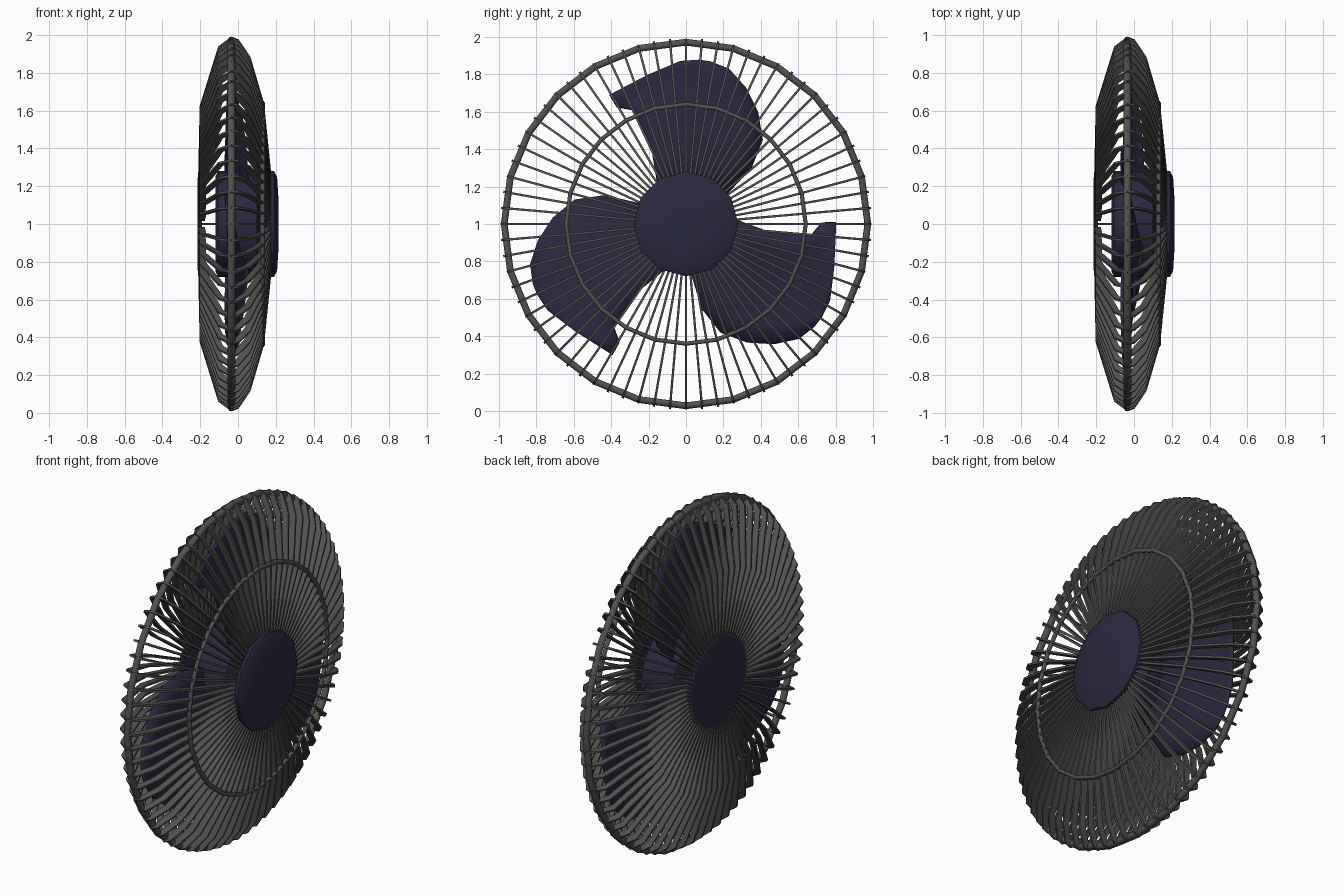
import bpy, bmesh, math
from mathutils import Matrix, Vector

if "Cube" in bpy.data.objects:
    bpy.data.objects.remove(bpy.data.objects["Cube"])

def material(name, col):
    m = bpy.data.materials.new(name)
    m.diffuse_color = (*col, 1)
    m.use_nodes = True
    m.node_tree.nodes["Principled BSDF"].inputs["Base Color"].default_value = m.diffuse_color
    return m

GREY = material("wire_grey", (0.085, 0.085, 0.083))
NAVY = material("plastic_navy", (0.024, 0.022, 0.052))

def polar(x, r, a, side=0):
    # the fan axis runs along x at z = 1; side shifts the point sideways
    c, s = math.cos(a), math.sin(a)
    return Vector((x, r * c - side * s, 1 + r * s + side * c))

def mesh_object(name, bm, mat, angle=35):
    bmesh.ops.recalc_face_normals(bm, faces=bm.faces)
    me = bpy.data.meshes.new(name)
    bm.to_mesh(me)
    bm.free()
    me.materials.append(mat)
    ob = bpy.data.objects.new(name, me)
    bpy.context.collection.objects.link(ob)
    bpy.context.view_layer.objects.active = ob
    ob.select_set(True)
    bpy.ops.object.shade_smooth_by_angle(angle=math.radians(angle))
    ob.select_set(False)
    return ob

def hoop(name, x, r, radius):
    cu = bpy.data.curves.new(name, 'CURVE')
    cu.dimensions = '3D'
    cu.bevel_depth = radius
    cu.bevel_resolution = 1
    s = cu.splines.new('POLY')
    s.points.add(23)
    for k, p in enumerate(s.points):
        p.co = (*polar(x, r, math.radians(15 * k)), 1)
    s.use_cyclic_u = True
    cu.materials.append(GREY)
    bpy.context.collection.objects.link(bpy.data.objects.new(name, cu))

def lathe(name, profile, n=12):
    bm = bmesh.new()
    rings = [[bm.verts.new(polar(x, r, 2 * math.pi * i / n)) for i in range(n)]
             for x, r in profile]
    for a, b in zip(rings, rings[1:]):
        for i in range(n):
            j = (i + 1) % n
            bm.faces.new((a[i], a[j], b[j], b[i]))
    bm.faces.new(rings[0])
    bm.faces.new(rings[-1])
    return mesh_object(name, bm, NAVY)

# Cage ribs: thin strips, deep along the axis, bent from front cap to back plate
outer = [(.178, .25), (.138, .64), (.066, .885), (.003, .978), (-.035, .992),
         (-.105, .94), (-.203, .625), (-.211, .25)]
inner = [(.143, .25), (.103, .632), (.034, .867), (-.012, .942), (-.035, .955),
         (-.08, .917), (-.168, .615), (-.176, .25)]
bm = bmesh.new()
for k in range(72):
    a = math.radians(5 * k)
    secs = [[bm.verts.new(polar(x, r, a, w)) for x, r, w in
             ((*o, -.006), (*o, .006), (*i, .006), (*i, -.006))]
            for o, i in zip(outer, inner)]
    for p, q in zip(secs, secs[1:]):
        for c in range(4):
            d = (c + 1) % 4
            bm.faces.new((p[c], p[d], q[d], q[c]))
    bm.faces.new(secs[0])
    bm.faces.new(secs[-1])
mesh_object("cage_ribs", bm, GREY)

# Rim and front support hoop
hoop("cage_rim", -.035, .972, .021)
hoop("front_hoop", .13, .64, .013)

# Front cap, rotor hub and back plate
lathe("front_cap", [(.15, .255), (.17, .28), (.19, .28), (.207, .25), (.215, .12)])
lathe("rotor_hub", [(-.12, .25), (-.105, .28), (.10, .28), (.14, .2), (.17, .12)])
lathe("back_plate", [(-.19, .275), (-.205, .275), (-.215, .24)])

# Blades: rows of (leading x,y,z) and (trailing x,y,z), height above the axis
rows = [((.05, -.15, .20), (-.06, .20, .14)), ((.04, -.18, .38), (-.065, .35, .30)),
        ((.02, -.25, .55), (-.06, .41, .45)), ((.01, -.28, .61), (-.055, .385, .60)),
        ((0, -.37, .625), (-.05, .32, .73)), ((-.01, -.41, .69), (-.045, .23, .83)),
        ((-.02, -.20, .80), (-.04, .13, .87)), ((-.03, -.03, .872), (-.035, .07, .878))]
COLS = 7
for k, name in enumerate(("blade_top", "blade_left", "blade_right")):
    rot = Matrix.Translation((0, 0, 1)) @ Matrix.Rotation(math.radians(120 * k), 4, 'X')
    bm = bmesh.new()
    grid = [[bm.verts.new(rot @ Vector(a).lerp(Vector(b), c / (COLS - 1)))
             for c in range(COLS)] for a, b in rows]
    for p, q in zip(grid, grid[1:]):
        for c in range(COLS - 1):
            bm.faces.new((p[c], p[c + 1], q[c + 1], q[c]))
    mod = mesh_object(name, bm, NAVY).modifiers.new("thickness", 'SOLIDIFY')
    mod.thickness = 0.015
    mod.offset = 0
